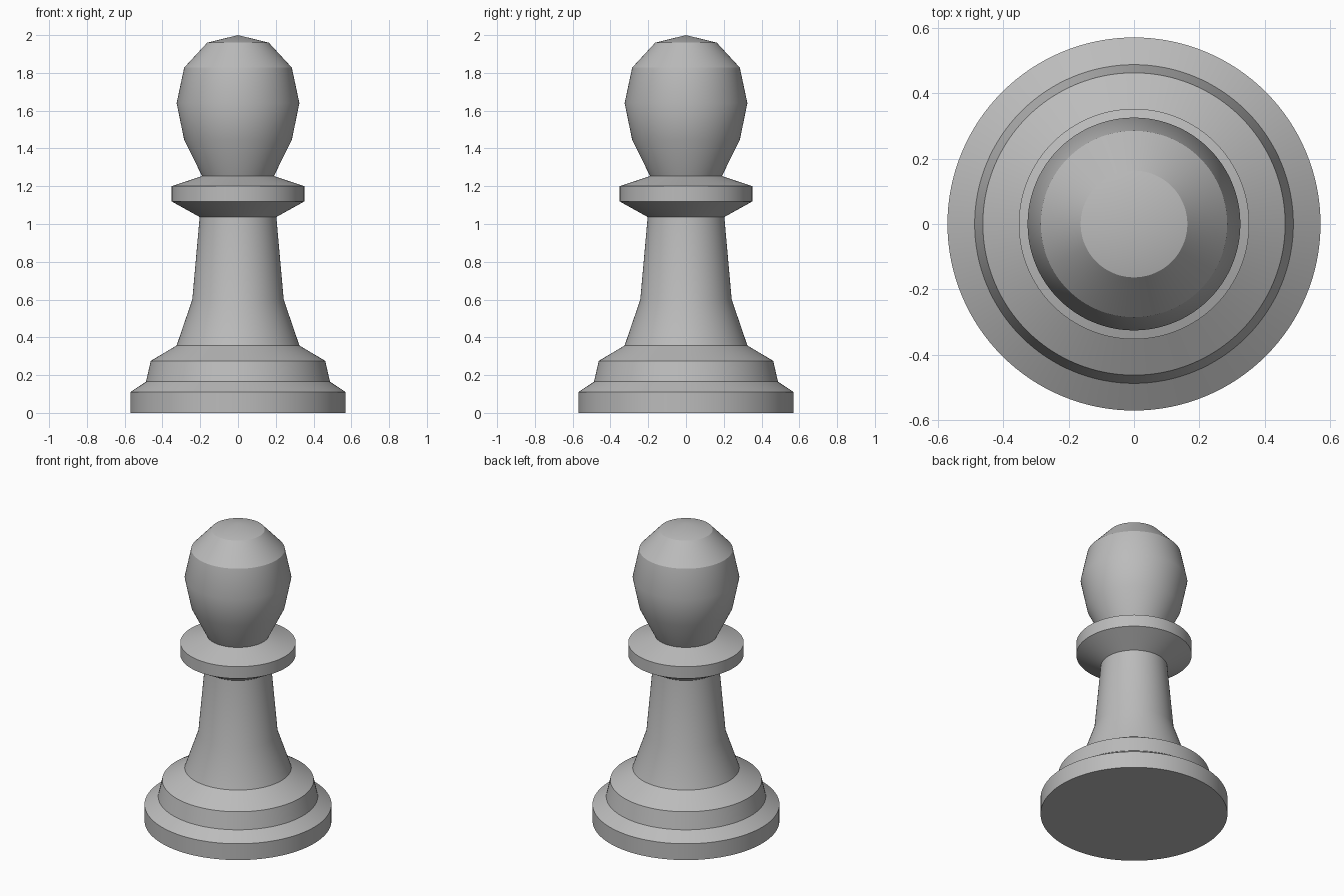
import bpy
import bmesh
from math import cos, sin, tau, radians

SEGMENTS = 128

cube = bpy.data.objects.get("Cube")
if cube:
    bpy.data.objects.remove(cube, do_unlink=True)

grey = bpy.data.materials.new("plain grey")
grey.use_nodes = True
colour = (0.5, 0.5, 0.5, 1)
grey.diffuse_color = colour
grey.node_tree.nodes["Principled BSDF"].inputs["Base Color"].default_value = colour


def lathe(name, profile):
    """Turn a bottom-to-top (radius, height) profile around the z axis."""
    bm = bmesh.new()
    rings = []
    for r, z in profile:
        count = SEGMENTS if r else 1
        rings.append([bm.verts.new((r * cos(tau * i / count), r * sin(tau * i / count), z))
                      for i in range(count)])
    for low, high in zip(rings, rings[1:]):
        for i in range(SEGMENTS):
            j = (i + 1) % SEGMENTS
            if len(low) == 1:
                bm.faces.new((low[0], high[j], high[i]))
            elif len(high) == 1:
                bm.faces.new((low[i], low[j], high[0]))
            else:
                bm.faces.new((low[i], low[j], high[j], high[i]))
    mesh = bpy.data.meshes.new(name)
    bm.to_mesh(mesh)
    bm.free()
    mesh.materials.append(grey)
    obj = bpy.data.objects.new(name, mesh)
    bpy.context.collection.objects.link(obj)
    bpy.ops.object.select_all(action="DESELECT")
    obj.select_set(True)
    bpy.context.view_layer.objects.active = obj
    bpy.ops.object.shade_smooth_by_angle(angle=radians(30))


# Stepped foot with a closed underside
lathe("base", [(0, 0), (0.57, 0), (0.57, 0.11), (0.487, 0.165), (0.462, 0.275), (0.325, 0.357)])
# Flared stem
lathe("stem", [(0.325, 0.357), (0.242, 0.6), (0.203, 1.037)])
# Disc-shaped collar
lathe("collar", [(0.203, 1.037), (0.352, 1.12), (0.352, 1.2), (0.19, 1.254)])
# Bulbous head with a shallow tip
lathe("head", [(0.19, 1.254), (0.285, 1.445), (0.325, 1.64), (0.285, 1.828), (0.163, 1.96), (0, 2)])
